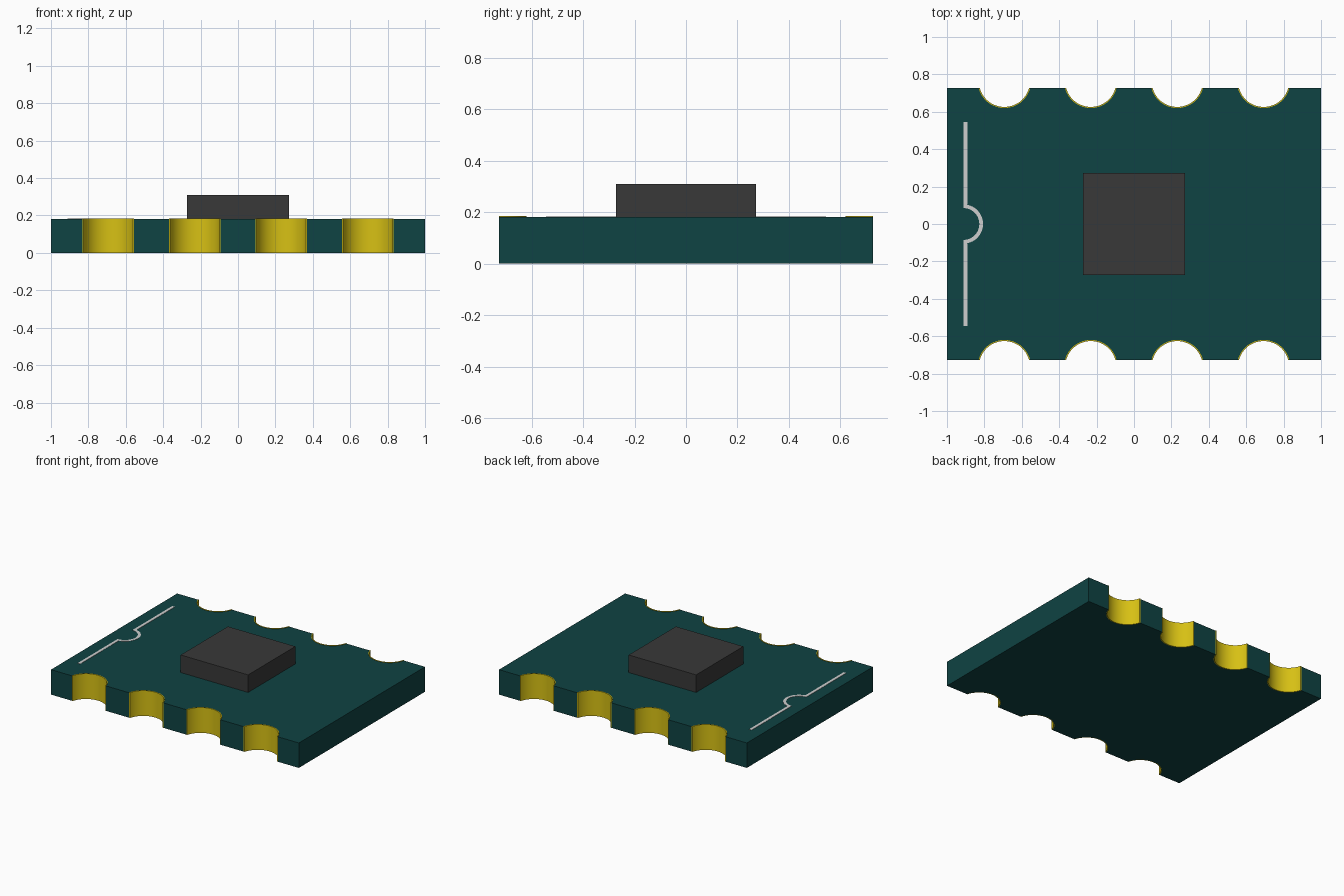
import bpy
import bmesh
import math

cube = bpy.data.objects.get("Cube")
if cube:
    bpy.data.objects.remove(cube, do_unlink=True)

HALF_Y, TOP = 0.727, 0.182           # board half depth and thickness
NOTCHES = (-0.693, -0.231, 0.231, 0.693)
NOTCH_R, PLATE, OFFSET = 0.1425, 0.006, 0.0355   # notch centres lie just outside the edge
STEPS = 24


def material(name, rgb, rough=0.6):
    m = bpy.data.materials.new(name)
    m.use_nodes = True
    m.diffuse_color = (*rgb, 1)
    bsdf = m.node_tree.nodes["Principled BSDF"]
    bsdf.inputs["Base Color"].default_value = (*rgb, 1)
    bsdf.inputs["Roughness"].default_value = rough
    return m


def prism(name, outline, z0, z1, mat):
    """Extrude a closed 2D outline from z0 to z1."""
    bm = bmesh.new()
    base = bm.faces.new([bm.verts.new((x, y, z0)) for x, y in outline])
    out = bmesh.ops.extrude_face_region(bm, geom=[base])
    verts = [v for v in out["geom"] if isinstance(v, bmesh.types.BMVert)]
    bmesh.ops.translate(bm, verts=verts, vec=(0, 0, z1 - z0))
    bmesh.ops.recalc_face_normals(bm, faces=bm.faces)
    mesh = bpy.data.meshes.new(name)
    bm.to_mesh(mesh)
    bm.free()
    mesh.materials.append(mat)
    obj = bpy.data.objects.new(name, mesh)
    bpy.context.collection.objects.link(obj)
    bpy.ops.object.select_all(action="DESELECT")
    obj.select_set(True)
    bpy.context.view_layer.objects.active = obj
    bpy.ops.object.shade_smooth_by_angle(angle=math.radians(30))
    return obj


def notch_arc(cx, r):
    """Arc bitten into the front edge, left to right, ending on the edge line."""
    a = math.acos(OFFSET / r)
    angles = [-a + 2 * a * i / STEPS for i in range(STEPS + 1)]
    return [(cx + r * math.sin(t), -HALF_Y - OFFSET + r * math.cos(t)) for t in angles]


def turned(points):
    return [(-x, -y) for x, y in points]


green = material("board green", (0.0048, 0.056, 0.056))
gold = material("contact gold", (0.68, 0.53, 0.007), 0.4)
black = material("chip charcoal", (0.040, 0.040, 0.040))
white = material("marking white", (0.62, 0.62, 0.62))

# Board with half-round notches along the front and back edges
front = [(-1, -HALF_Y)]
for cx in NOTCHES:
    front += notch_arc(cx, NOTCH_R)
front.append((1, -HALF_Y))
prism("board", front + turned(front), 0, TOP, green)

# Plated contacts lining the notches
for i, cx in enumerate(NOTCHES, 1):
    lining = notch_arc(cx, NOTCH_R) + notch_arc(cx, NOTCH_R - PLATE)[::-1]
    prism(f"front_contact_{i}", lining, 0, TOP + 0.003, gold)
    prism(f"back_contact_{i}", turned(lining), 0, TOP + 0.003, gold)

# Square chip in the middle
s = 0.272
prism("chip", [(-s, -s), (s, -s), (s, s), (-s, s)], TOP, 0.31, black)

# Orientation marking: a line broken by a half ring
x0, x1, inner, outer = -0.912, -0.891, 0.085, 0.105
arc = [math.pi * (i / STEPS - 0.5) for i in range(STEPS + 1)]
ring = [(x0 + outer * math.cos(t), outer * math.sin(t)) for t in arc]
ring += [(x0 + inner * math.cos(t), inner * math.sin(t)) for t in reversed(arc)]
prism("marking_arc", ring, TOP, TOP + 0.002, white)
for name, side in (("marking_line_front", -1), ("marking_line_back", 1)):
    y0, y1 = side * 0.1035, side * 0.545
    prism(name, [(x0, y0), (x1, y0), (x1, y1), (x0, y1)], TOP, TOP + 0.002, white)
